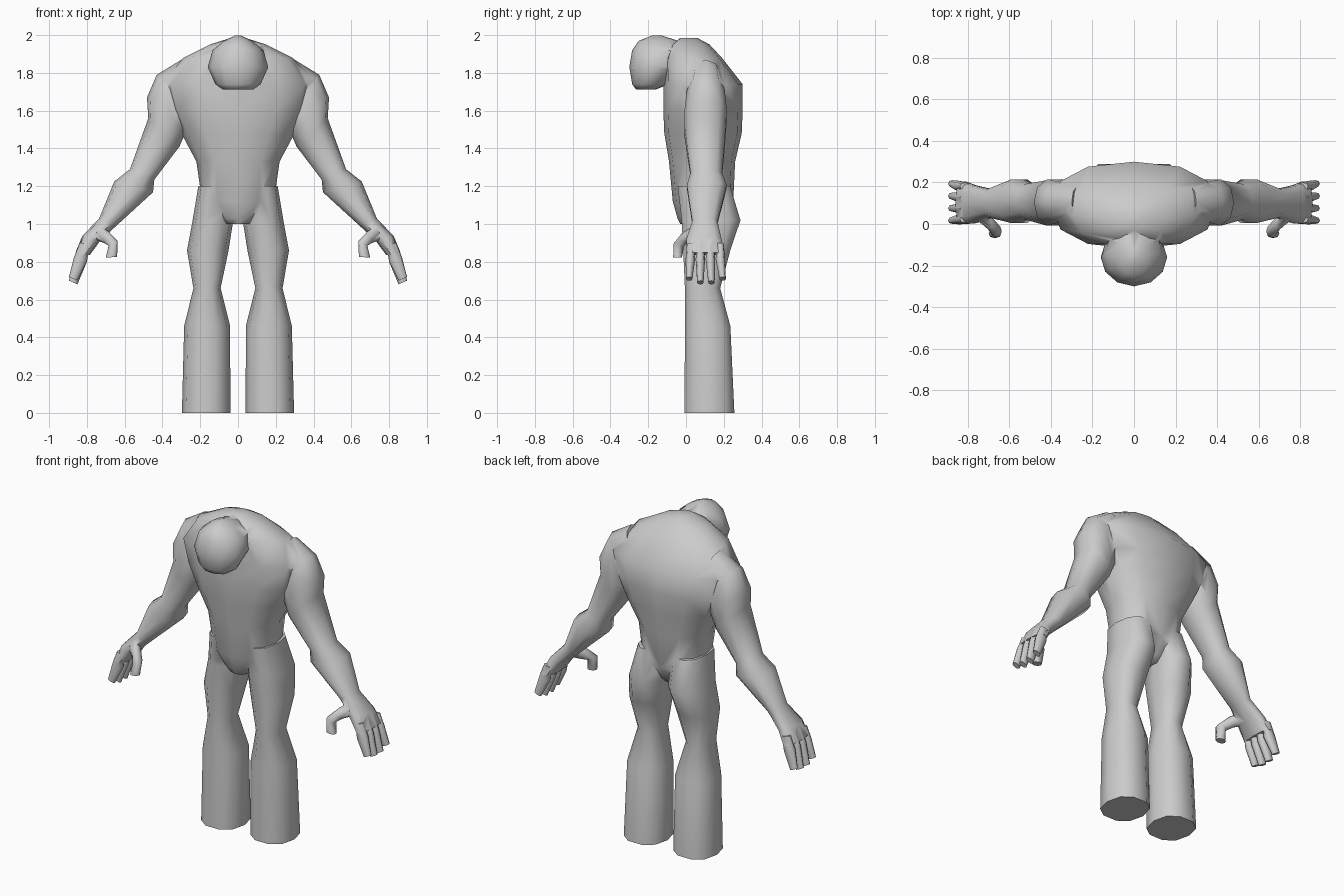
import bpy, bmesh, math
from mathutils import Vector


def loft(name, rings, n=10, power=0.85, side=1):
    """Skin closed rings; each ring is (x_outer, z_outer, x_inner, z_inner, y_min, y_max)."""
    bm = bmesh.new()
    loops = []
    for xo, zo, xi, zi, y0, y1 in rings:
        c = Vector(((xo + xi) / 2, (y0 + y1) / 2, (zo + zi) / 2))
        u = Vector(((xo - xi) / 2, 0, (zo - zi) / 2))
        v = Vector((0, (y1 - y0) / 2, 0))
        loop = []
        for i in range(n):
            a = math.tau * i / n
            cs, sn = math.cos(a), math.sin(a)
            p = c + u * math.copysign(abs(cs) ** power, cs) + v * math.copysign(abs(sn) ** power, sn)
            loop.append(bm.verts.new((p.x * side, p.y, p.z)))
        loops.append(loop)
    for a, b in zip(loops, loops[1:]):
        for i in range(n):
            j = (i + 1) % n
            bm.faces.new((a[i], a[j], b[j], b[i]))
    bm.faces.new(loops[0])
    bm.faces.new(loops[-1])
    bmesh.ops.recalc_face_normals(bm, faces=bm.faces)
    mesh = bpy.data.meshes.new(name)
    bm.to_mesh(mesh)
    bm.free()
    ob = bpy.data.objects.new(name, mesh)
    bpy.context.collection.objects.link(ob)
    return ob


def flat(z, hx, y0, y1):
    """Horizontal ring centred on x = 0."""
    return (hx, z, -hx, z, y0, y1)


# torso, from crotch to hunched shoulders
body = loft("body", [
    flat(1.00, 0.07, -0.03, 0.17), flat(1.03, 0.10, -0.045, 0.20),
    flat(1.12, 0.19, -0.07, 0.25), flat(1.33, 0.22, -0.09, 0.26),
    flat(1.48, 0.30, -0.115, 0.295), flat(1.60, 0.36, -0.12, 0.30),
    flat(1.74, 0.40, -0.12, 0.30), flat(1.88, 0.29, -0.11, 0.19),
    flat(1.95, 0.15, -0.08, 0.125), flat(1.985, 0.04, -0.03, 0.06)], n=12)
parts = []

# head, thrust forward
parts.append(loft("head", [
    flat(1.712, 0.08, -0.265, -0.16), flat(1.74, 0.12, -0.285, -0.09),
    flat(1.83, 0.16, -0.30, -0.02), flat(1.92, 0.135, -0.285, 0.0),
    flat(1.97, 0.075, -0.25, -0.04), flat(1.998, 0.015, -0.18, -0.13)],
    n=12, power=1))

for side in (1, -1):
    # leg with flared lower part
    leg = [(1.20, 0.02, 0.21, -0.05, 0.24), (1.02, 0.025, 0.24, -0.03, 0.295),
           (0.86, 0.05, 0.27, -0.02, 0.24), (0.66, 0.092, 0.236, -0.01, 0.185),
           (0.46, 0.042, 0.285, -0.01, 0.24), (0.0, 0.04, 0.297, -0.015, 0.262)]
    parts.append(loft("leg", [(x1, z, x0, z, y0, y1) for z, x0, x1, y0, y1 in leg], side=side))

    # arm and palm
    parts.append(loft("arm", [
        (0.30, 1.87, 0.20, 1.60, 0.02, 0.19), (0.43, 1.79, 0.25, 1.52, 0.0, 0.21),
        (0.482, 1.67, 0.28, 1.48, -0.012, 0.22), (0.475, 1.56, 0.31, 1.41, -0.012, 0.215),
        (0.572, 1.29, 0.443, 1.235, 0.02, 0.195), (0.655, 1.225, 0.45, 1.168, 0.0, 0.22),
        (0.735, 1.03, 0.65, 0.985, 0.03, 0.17), (0.825, 0.935, 0.73, 0.91, 0.0, 0.19),
        (0.86, 0.85, 0.785, 0.835, -0.005, 0.21)], side=side))

    # four fingers
    for k, zt in enumerate((0.70, 0.68, 0.68, 0.70)):
        yr, yt = 0.023 + 0.053 * k, 0.017 + 0.059 * k
        parts.append(loft("finger", [
            (0.838, 0.90, 0.785, 0.89, yr - 0.018, yr + 0.018),
            (0.868, 0.825, 0.80, 0.80, yr - 0.025, yr + 0.025),
            (0.895, zt + 0.02, 0.85, zt, yt - 0.017, yt + 0.017)], n=8, side=side))

    # thumb
    parts.append(loft("thumb", [
        (0.77, 0.92, 0.73, 0.99, 0.015, 0.09), (0.71, 0.90, 0.685, 0.96, -0.03, 0.045),
        (0.685, 0.885, 0.637, 0.91, -0.065, -0.005),
        (0.70, 0.822, 0.64, 0.826, -0.068, -0.022)], n=8, side=side))

# weld everything into one continuous skin
bpy.context.view_layer.objects.active = body
for part in parts:
    mod = body.modifiers.new("weld", 'BOOLEAN')
    mod.operation = 'UNION'
    mod.solver = 'EXACT'
    mod.object = part
    bpy.ops.object.modifier_apply(modifier=mod.name)
    bpy.data.objects.remove(part)

bpy.ops.object.select_all(action='DESELECT')
body.select_set(True)
bpy.ops.object.shade_smooth_by_angle(angle=math.radians(60))
